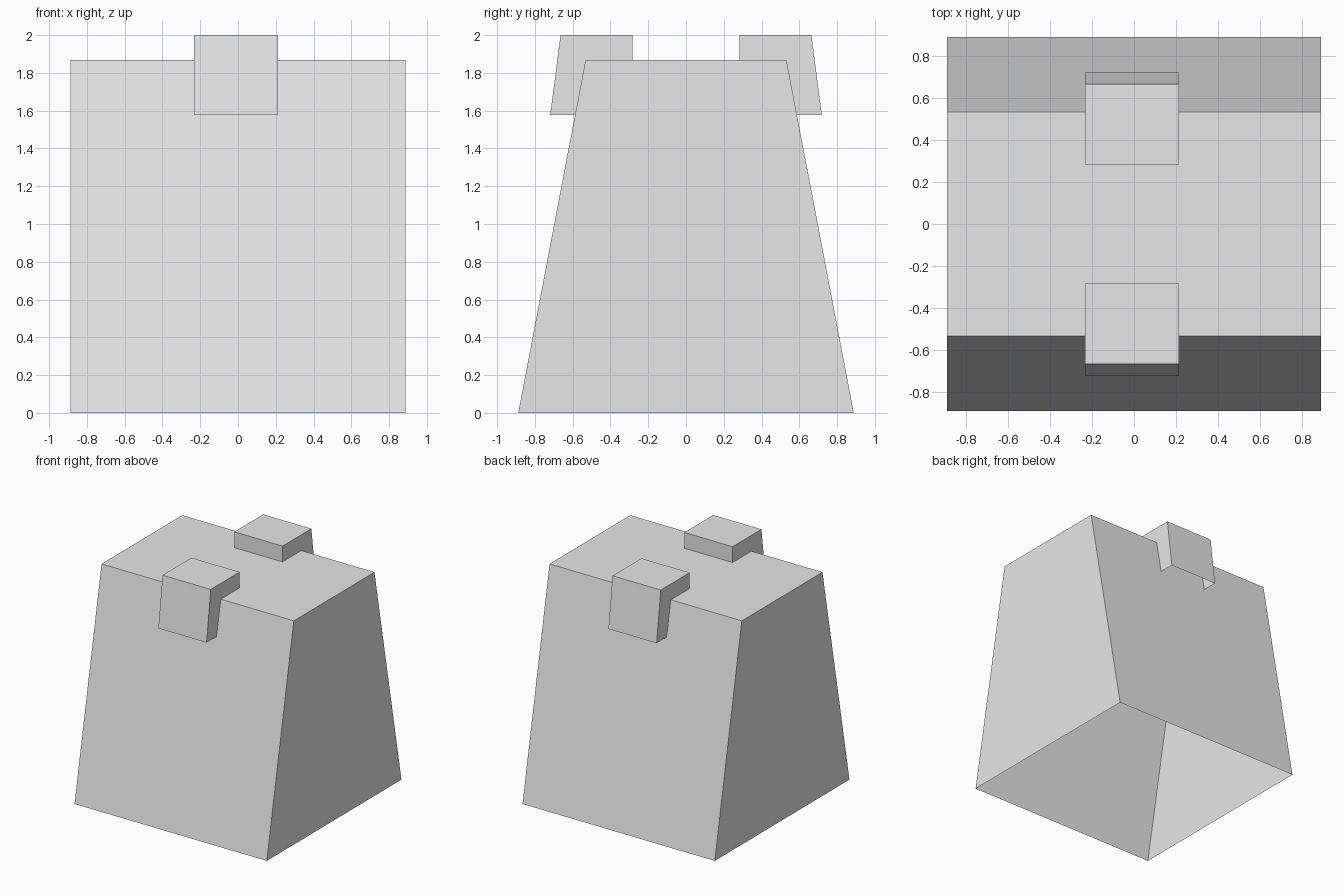
import bpy

cube = bpy.data.objects.get("Cube")
if cube:
    bpy.data.objects.remove(cube, do_unlink=True)

grey = bpy.data.materials.new("plain_grey")
grey.use_nodes = True
grey.diffuse_color = (0.8, 0.8, 0.8, 1)
grey.node_tree.nodes["Principled BSDF"].inputs["Base Color"].default_value = (0.8, 0.8, 0.8, 1)


def open_box(name, x0, x1, z0, z1, bottom, top):
    """Box with an open underside; bottom and top are its y ranges at z0 and z1."""
    verts = [(x, y, z) for z, ys in ((z0, bottom), (z1, top))
             for x, y in ((x0, ys[0]), (x1, ys[0]), (x1, ys[1]), (x0, ys[1]))]
    faces = [(i, (i + 1) % 4, (i + 1) % 4 + 4, i + 4) for i in range(4)]
    faces.append((4, 5, 6, 7))
    mesh = bpy.data.meshes.new(name)
    mesh.from_pydata(verts, [], faces)
    mesh.materials.append(grey)
    obj = bpy.data.objects.new(name, mesh)
    bpy.context.collection.objects.link(obj)
    return obj


# Tapered hollow body, open underneath
open_box("body", -0.888, 0.888, 0, 1.868, (-0.888, 0.888), (-0.532, 0.532))

# Clips over the front and back top edges, each with a sloping outer face
open_box("front_clip", -0.232, 0.213, 1.577, 2, (-0.719, -0.283), (-0.664, -0.283))
open_box("back_clip", -0.232, 0.213, 1.577, 2, (0.283, 0.719), (0.283, 0.664))
